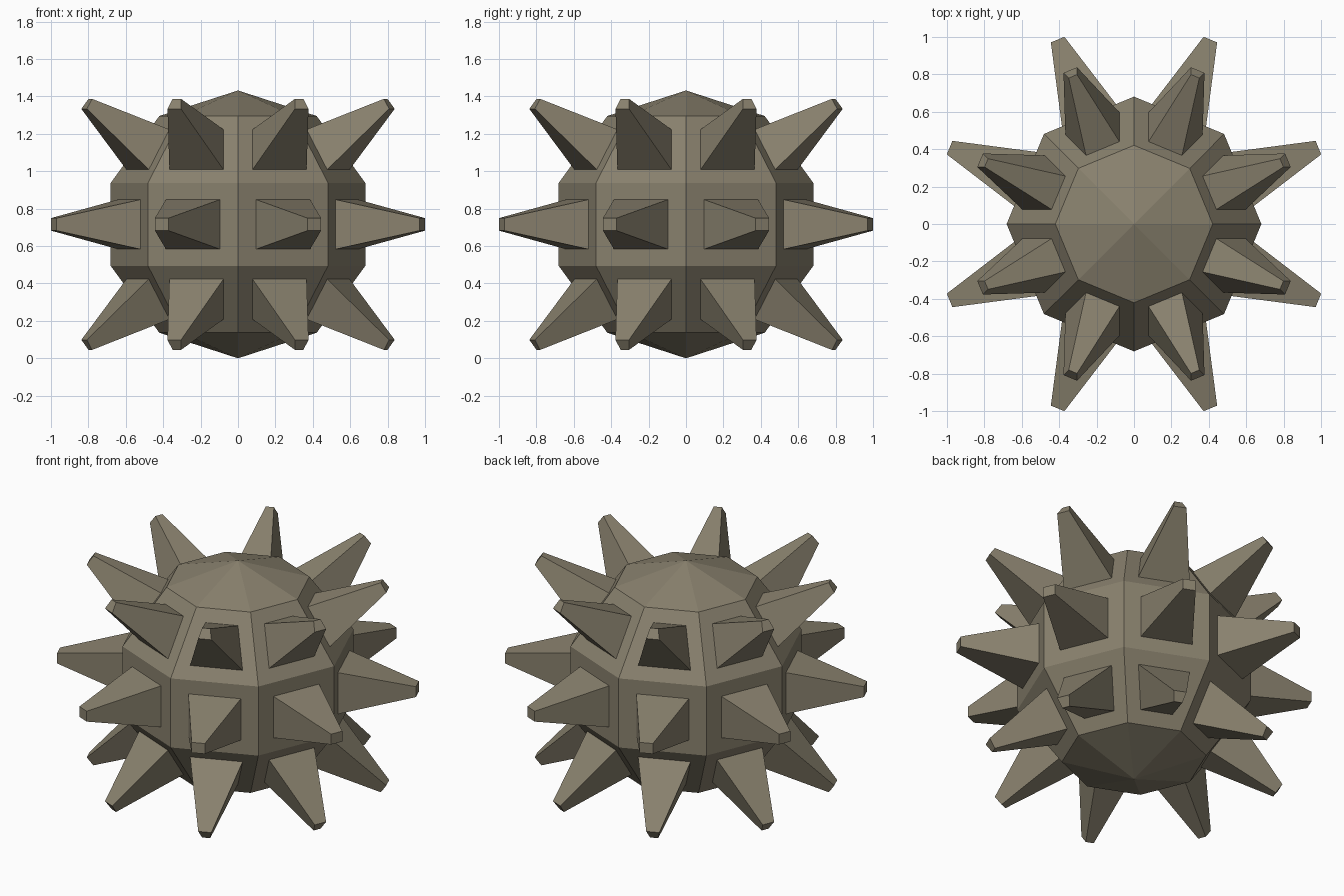
import bpy, bmesh
from mathutils import Matrix

if "Cube" in bpy.data.objects:
    bpy.data.objects.remove(bpy.data.objects["Cube"])

R = 0.716           # ball radius
SPIKE = 0.438       # spike length
BASE, TIP = 0.6, 0.15   # spike base and tip size relative to the ball facet

# Stone-like material
mat = bpy.data.materials.new("grey_brown_stone")
mat.diffuse_color = (0.25, 0.22, 0.155, 1)
mat.use_nodes = True
mat.node_tree.nodes["Principled BSDF"].inputs["Base Color"].default_value = mat.diffuse_color

# Low-poly ball resting on the ground
bm = bmesh.new()
bmesh.ops.create_uvsphere(bm, u_segments=8, v_segments=5, radius=R,
                          matrix=Matrix.Translation((0, 0, R)))
bm.normal_update()


def inset_to(face, centre, corners, scale, offset):
    """Inset one face, then place its corners scaled about the facet centre."""
    bmesh.ops.inset_individual(bm, faces=[face], thickness=0.01, depth=0)
    for v in face.verts:
        # match each inner corner to its nearest original direction
        d = (v.co - centre).normalized()
        c = max(corners, key=lambda k: (k - centre).normalized().dot(d))
        v.co = centre + (c - centre) * scale
    for v in face.verts:
        v.co += offset


# One spike grows from the middle of every four-sided facet
for face in [f for f in bm.faces if len(f.verts) == 4]:
    centre = face.calc_center_median()
    normal = face.normal.copy()
    corners = [v.co.copy() for v in face.verts]
    inset_to(face, centre, corners, BASE, normal * 0)
    inset_to(face, centre, corners, TIP, normal * SPIKE)

bmesh.ops.recalc_face_normals(bm, faces=bm.faces)
mesh = bpy.data.meshes.new("spiked_ball")
bm.to_mesh(mesh)
bm.free()
mesh.materials.append(mat)
obj = bpy.data.objects.new("spiked_ball", mesh)
bpy.context.collection.objects.link(obj)
